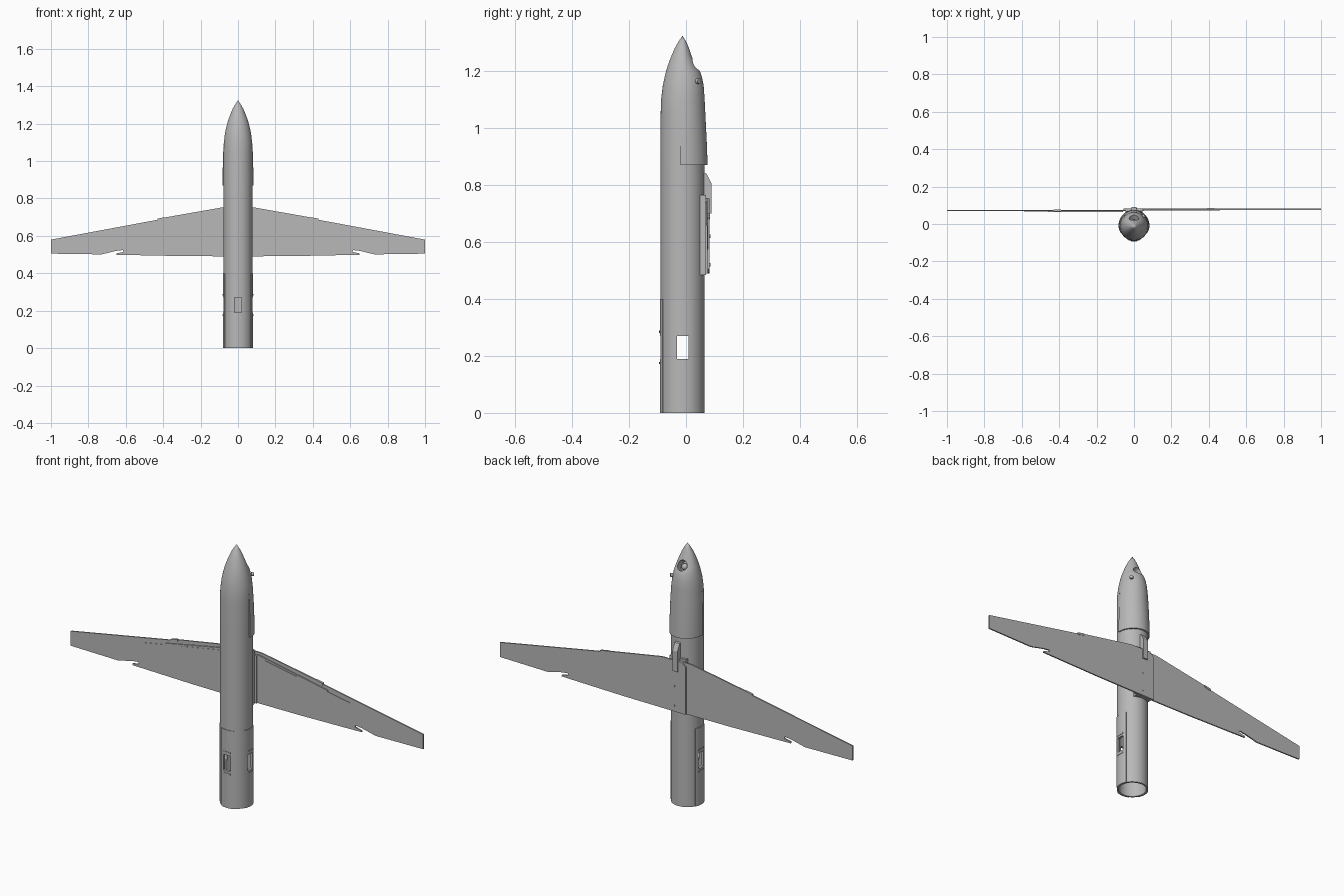
import bpy, bmesh
from math import sin, cos, pi, radians
from mathutils import Vector, Matrix

cube = bpy.data.objects.get("Cube")
if cube:
    bpy.data.objects.remove(cube)

grey = bpy.data.materials.new("airframe grey")
grey.use_nodes = True
GREY = (0.48, 0.48, 0.48, 1)
grey.diffuse_color = GREY
grey.node_tree.nodes["Principled BSDF"].inputs["Base Color"].default_value = GREY

CY = -0.012   # fuselage axis
R = 0.077     # fuselage radius


def finish(bm, name, smooth=None):
    bmesh.ops.remove_doubles(bm, verts=bm.verts, dist=1e-5)
    bmesh.ops.recalc_face_normals(bm, faces=bm.faces)
    me = bpy.data.meshes.new(name)
    bm.to_mesh(me)
    bm.free()
    me.materials.append(grey)
    ob = bpy.data.objects.new(name, me)
    bpy.context.collection.objects.link(ob)
    if smooth:
        shade(ob, smooth)
    return ob


def shade(ob, angle):
    bpy.ops.object.select_all(action='DESELECT')
    ob.select_set(True)
    bpy.context.view_layer.objects.active = ob
    bpy.ops.object.shade_smooth_by_angle(angle=radians(angle))


def box(name, lo, hi):
    bm = bmesh.new()
    lo, hi = Vector(lo), Vector(hi)
    bmesh.ops.create_cube(bm, size=1, matrix=Matrix.Translation((lo + hi) / 2)
                          @ Matrix.Diagonal((*(hi - lo), 1)))
    return finish(bm, name)


def rod(name, centre, axis, radius, length, sides=24):
    bm = bmesh.new()
    turn = Vector(axis).to_track_quat('Z', 'Y').to_matrix().to_4x4()
    bmesh.ops.create_cone(bm, cap_ends=True, segments=sides, radius1=radius,
                          radius2=radius, depth=length,
                          matrix=Matrix.Translation(centre) @ turn)
    return finish(bm, name, 40)


def prism(name, outline, depth, place):
    """Extrude a 2D outline; place maps (u, v, d) to a point."""
    bm = bmesh.new()
    near, far = [[bm.verts.new(place(u, v, d)) for u, v in outline] for d in depth]
    bm.faces.new(near)
    bm.faces.new(far)
    n = len(outline)
    for i in range(n):
        j = (i + 1) % n
        bm.faces.new((near[i], near[j], far[j], far[i]))
    return finish(bm, name)


def skin(bm, rings, closed):
    for a, b in zip(rings, rings[1:]):
        n = len(a)
        for i in range(n if closed else n - 1):
            j = (i + 1) % n
            bm.faces.new((a[i], a[j], b[j], b[i]))


def shell(name, rows, start, end, thick, steps=24):
    """Curved plate round the fuselage; rows are (z, side radius, back radius)."""
    bm = bmesh.new()
    rings = []
    for z, r, back in rows:
        angles = [radians(start + (end - start) * i / steps) for i in range(steps + 1)]
        loop = [(r * cos(a), CY + back * sin(a), z) for a in angles]
        loop += [((r - thick) * cos(a), CY + (back - thick) * sin(a), z)
                 for a in reversed(angles)]
        rings.append([bm.verts.new(p) for p in loop])
    skin(bm, rings, True)
    bm.faces.new(rings[0])
    bm.faces.new(rings[-1])
    return finish(bm, name, 35)


def cut(ob, cutters):
    for c in cutters:
        m = ob.modifiers.new("cut", 'BOOLEAN')
        m.operation, m.object, m.solver = 'DIFFERENCE', c, 'EXACT'
    dg = bpy.context.evaluated_depsgraph_get()
    ob.data = bpy.data.meshes.new_from_object(ob.evaluated_get(dg))
    ob.modifiers.clear()
    shade(ob, 35)


# Fuselage: hollow tail tube with a pointed nose scooped on the back
rows = [(0.5, 0, 0), (0.5, 0.068, 0.068), (0, 0.068, 0.068), (0, R, R), (0.4, R, R),
        (0.87, R, R), (1.05, R, 0.078), (1.1, 0.0755, 0.0775), (1.15, 0.0695, 0.074),
        (1.18, 0.063, 0.068), (1.2, 0.058, 0.061), (1.22, 0.052, 0.047),
        (1.25, 0.041, 0.033), (1.28, 0.028, 0.023), (1.305, 0.014, 0.012), (1.325, 0, 0)]
SIDES = 64
bm = bmesh.new()
rings = []
for z, r, back in rows:
    ring = []
    for i in range(SIDES):
        a = 2 * pi * i / SIDES
        ring.append(bm.verts.new((r * cos(a), CY + (back if sin(a) > 0 else r) * sin(a), z)))
    rings.append(ring)
bmesh.ops.recalc_face_normals(bm, faces=bm.faces)
skin(bm, rings, True)
fuselage = finish(bm, "fuselage", 35)

# Tail panels on the front and both sides
panels = []
for name, mid in (("front", 270), ("left", 0), ("right", 180)):
    panels.append(shell(name + "_tail_panel", [(0, 0.08, 0.08), (0.4, 0.08, 0.08)],
                        mid - 27, mid + 27, 0.006))
    for z in (0.175, 0.285):
        shell(name + "_window_hinge", [(z - 0.004, 0.082, 0.082), (z + 0.004, 0.082, 0.082)],
              mid - 14, mid + 14, 0.004, 8)

# Openings: tail windows and the seeker aperture
side_cut = box("side_window_cutter", (-0.2, CY - 0.02, 0.19), (0.2, CY + 0.02, 0.27))
front_cut = box("front_window_cutter", (-0.02, -0.2, 0.19), (0.02, CY, 0.27))
seeker_cut = rod("seeker_cutter", (0, 0.03, 1.222), (0, 0.8, 0.5), 0.026, 0.07, 32)
cutters = [side_cut, front_cut, seeker_cut]
cut(fuselage, cutters)
cut(panels[0], [front_cut])
for p in panels[1:]:
    cut(p, [side_cut])
for c in cutters:
    bpy.data.objects.remove(c)

# Seeker lens inside the aperture
bm = bmesh.new()
bmesh.ops.create_uvsphere(bm, u_segments=24, v_segments=12, radius=0.016,
                          matrix=Matrix.Translation((0, 0.008, 1.208)))
finish(bm, "seeker_lens", 40)

# Rear fairing over the back half of the forward body
shell("rear_fairing", [(0.87, 0.083, 0.088), (0.95, 0.082, 0.085),
                       (1.05, 0.079, 0.08), (1.12, 0.073, 0.0765)], -5, 185, 0.008, 40)
rod("side_port", (0.052, 0.043, 1.165), (0.7, 0.7, 0), 0.009, 0.012)
for s in (-1, 1):
    rod("side_rivet", (s * 0.076, -0.02, 1.09), (1, 0, 0), 0.003, 0.004, 12)

# Folding wings, one stacked over the other at the pivot
outline = [(-0.056, 0.49), (0.3, 0.492), (0.65, 0.499), (0.648, 0.507), (0.612, 0.514),
           (0.615, 0.524), (0.65, 0.52), (0.73, 0.501), (1.0, 0.505), (1.0, 0.58),
           (0.42, 0.688), (0.405, 0.696), (0.08, 0.753), (-0.03, 0.753), (-0.056, 0.735)]
spar = [(0.06, 0.742), (0.06, 0.732), (0.46, 0.656), (0.46, 0.664)]
hatch = [(0.1, 0.72), (0.1, 0.639), (0.377, 0.592), (0.377, 0.67)]
outer_hatch = [(0.383, 0.669), (0.383, 0.591), (0.587, 0.573), (0.587, 0.632)]
for side, s, y in (("left", 1, 0.076), ("right", -1, 0.069)):
    def place(u, v, d):
        return (s * u, d, v)
    prism(side + "_wing", outline, (y, y + 0.007), place)
    prism(side + "_wing_spar", spar, (y - 0.005, y + 0.001), place)
    prism(side + "_inner_hatch", hatch, (y - 0.0015, y + 0.001), place)
    prism(side + "_outer_hatch", outer_hatch, (y - 0.0015, y + 0.001), place)
    prism(side + "_leading_edge_tab", [(0.39, 0.69), (0.43, 0.68), (0.43, 0.692), (0.39, 0.7)],
          (y - 0.002, y + 0.009), place)

# Wing saddle, pivot and bolts
box("wing_saddle", (-0.046, 0.05, 0.485), (0.046, 0.07, 0.765))
rod("pivot_post", (0, 0.062, 0.79), (0, 1, 0), 0.012, 0.025)
for z in (0.52, 0.62):
    rod("wing_bolt", (0.01, 0.083, z), (0, 1, 0), 0.006, 0.005, 16)

# Dorsal fin block in front of the wing pivot
prism("dorsal_block", [(0.06, 0.845), (0.072, 0.84), (0.09, 0.805), (0.09, 0.7), (0.06, 0.7)],
      (-0.014, 0.014), lambda u, v, d: (d, u, v))
